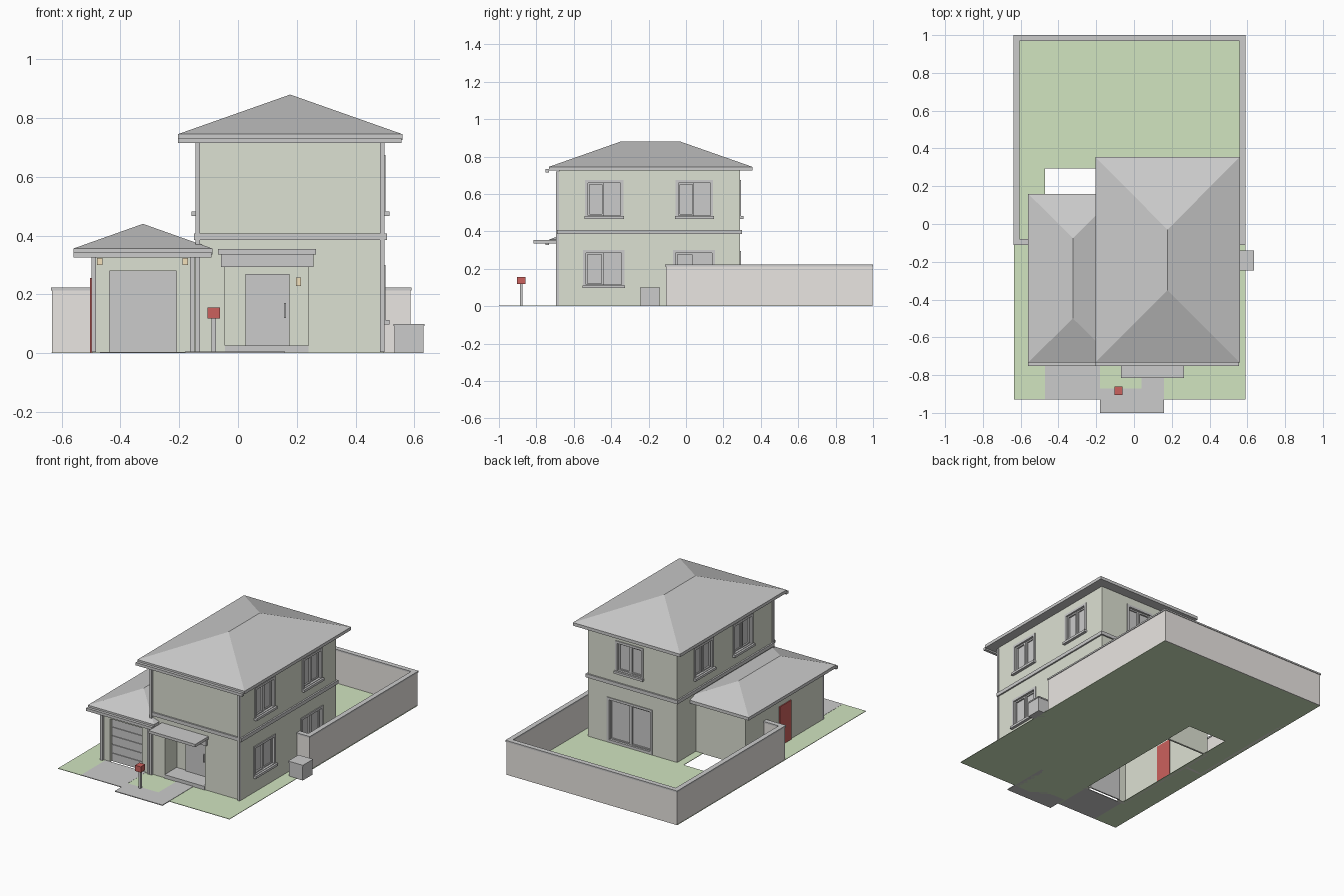
import bpy, bmesh

if "Cube" in bpy.data.objects:
    bpy.data.objects.remove(bpy.data.objects["Cube"])


def mat(name, r, g, b):
    m = bpy.data.materials.new(name)
    m.diffuse_color = (r, g, b, 1)
    m.use_nodes = True
    m.node_tree.nodes["Principled BSDF"].inputs["Base Color"].default_value = m.diffuse_color
    return m


WALL = mat("wall_paint", 0.72, 0.75, 0.65)
TRIM = mat("trim_paint", 0.85, 0.85, 0.83)
FENCE = mat("fence_render", 0.82, 0.79, 0.76)
GRASS = mat("grass", 0.64, 0.78, 0.53)
RED = mat("red_paint", 0.6, 0.12, 0.11)
LAMP = mat("lamp_glass", 0.9, 0.75, 0.5)


def make(name, bm, material=None):
    bmesh.ops.recalc_face_normals(bm, faces=bm.faces)
    me = bpy.data.meshes.new(name)
    bm.to_mesh(me)
    bm.free()
    ob = bpy.data.objects.new(name, me)
    bpy.context.collection.objects.link(ob)
    if material:
        me.materials.append(material)
    return ob


def boxes(name, items, material=None):
    """Each item is x0, x1, y0, y1, z0, z1."""
    bm = bmesh.new()
    for b in items:
        vs = bmesh.ops.create_cube(bm, size=1)["verts"]
        for v in vs:
            for i in range(3):
                v.co[i] = b[2 * i] if v.co[i] < 0 else b[2 * i + 1]
    return make(name, bm, material)


def slab(name, outline, z0, z1, material=None):
    bm = bmesh.new()
    f = bm.faces.new([bm.verts.new((x, y, z0)) for x, y in outline])
    top = bmesh.ops.extrude_face_region(bm, geom=[f])["geom"]
    for v in top:
        if isinstance(v, bmesh.types.BMVert):
            v.co.z = z1
    return make(name, bm, material)


def hip_roof(name, x0, x1, y0, y1, z, ridge_a, ridge_b, top):
    xm = (x0 + x1) / 2
    bm = bmesh.new()
    a, b, c, d, e, f = [bm.verts.new(p) for p in (
        (x0, y0, z), (x1, y0, z), (x1, y1, z), (x0, y1, z),
        (xm, ridge_a, top), (xm, ridge_b, top))]
    for q in ((a, b, e), (b, c, f, e), (c, d, f), (d, a, e, f), (d, c, b, a)):
        bm.faces.new(q)
    make(name, bm)
    # fascia board and front gutter
    boxes(name + "_fascia", [(x0, x1, y0, y1, z - 0.02, z)], TRIM)
    boxes(name + "_gutter", [(x0, x1 - 0.004, y0 - 0.018, y0, z - 0.03, z - 0.012)])


# lawn with the garage cutout, driveway and path
slab("lawn", [(-0.635, -0.93), (-0.47, -0.93), (-0.47, 0.295), (-0.19, 0.295), (-0.19, -0.93),
              (0.59, -0.93), (0.59, 0.99), (-0.635, 0.99)], 0, 0.003, GRASS)
slab("driveway", [(-0.47, -0.93), (-0.18, -0.93), (-0.18, -0.68), (-0.47, -0.68)], 0, 0.004)
slab("path", [(-0.18, -1.0), (0.16, -1.0), (0.16, -0.68), (0.04, -0.68),
              (0.04, -0.87), (-0.18, -0.87)], 0, 0.005)

# main house
house = boxes("house_walls", [(-0.14, 0.497, -0.68, 0.29, 0.002, 0.725)], WALL)
hip_roof("house_roof", -0.205, 0.56, -0.733, 0.355, 0.745, -0.35, -0.03, 0.88)
boxes("belt_course", [(-0.15, 0.507, -0.69, -0.678, 0.385, 0.408), (-0.15, 0.507, 0.288, 0.3, 0.385, 0.408),
                      (-0.15, -0.138, -0.69, 0.3, 0.385, 0.408), (0.495, 0.507, -0.69, 0.3, 0.385, 0.408)], TRIM)

# windows: positions are along the wall, d is distance outwards
def on_wall(side, u0, u1, d0, d1, z0, z1):
    if side == "right":
        return (0.497 + d0, 0.497 + d1, u0, u1, z0, z1)
    if side == "left":
        return (-0.14 - d1, -0.14 - d0, u0, u1, z0, z1)
    return (u0, u1, 0.29 + d0, 0.29 + d1, z0, z1)


def ring(side, u0, u1, z0, z1, w, d0, d1):
    return [on_wall(side, u0, u0 + w, d0, d1, z0, z1), on_wall(side, u1 - w, u1, d0, d1, z0, z1),
            on_wall(side, u0 + w, u1 - w, d0, d1, z0, z0 + w), on_wall(side, u0 + w, u1 - w, d0, d1, z1 - w, z1)]


cuts = [(-0.045, 0.24, -0.75, -0.56, 0.025, 0.293)]
windows = [("right", -0.54, -0.335, 0.47, 0.675), ("right", -0.055, 0.145, 0.47, 0.675),
           ("right", -0.55, -0.33, 0.10, 0.30), ("right", -0.07, 0.155, 0.10, 0.30),
           ("left", -0.48, -0.28, 0.47, 0.675), ("left", -0.08, 0.12, 0.47, 0.675),
           ("back", 0.10, 0.30, 0.47, 0.675), ("back", 0.035, 0.36, 0.008, 0.295)]
for i, (s, u0, u1, z0, z1) in enumerate(windows):
    n = str(i + 1)
    um = (u0 + u1) / 2
    a, b, c, d = u0 + 0.014, u1 - 0.014, z0 + 0.012, z1 - 0.014
    cuts.append(on_wall(s, a, b, -0.022, 0.05, c, d))
    boxes("window_frame_" + n, ring(s, u0, u1, z0, z1, 0.015, -0.012, 0.005), TRIM)
    boxes("window_sash_" + n, ring(s, a, um - 0.001, c, d, 0.01, -0.02, -0.007)
          + ring(s, um + 0.001, b, c, d, 0.01, -0.02, -0.01))
    boxes("window_glass_" + n, [on_wall(s, a, b, -0.021, -0.017, c, d)])
    if z0 > 0.05:
        boxes("window_sill_" + n, [on_wall(s, u0 - 0.004, u1 + 0.004, -0.005, 0.018, z0 - 0.003, z0 + 0.012)], TRIM)

# openings in the house walls
cutter = boxes("opening_cutter", cuts)
cutter.hide_render = True
cutter.hide_set(True)
mod = house.modifiers.new("openings", "BOOLEAN")
mod.object = cutter
mod.operation = "DIFFERENCE"
mod.solver = "EXACT"

# front porch
boxes("porch_step", [(-0.045, 0.24, -0.685, -0.562, 0.003, 0.026)])
boxes("front_door", [(0.025, 0.175, -0.572, -0.558, 0.026, 0.27)])
boxes("door_handle", [(0.157, 0.163, -0.582, -0.572, 0.12, 0.17)])
boxes("porch_lamp", [(0.197, 0.214, -0.575, -0.558, 0.228, 0.258)], LAMP)
boxes("porch_lintel", [(-0.058, 0.257, -0.692, -0.675, 0.293, 0.335)], TRIM)
boxes("porch_canopy", [(-0.068, 0.265, -0.815, -0.678, 0.336, 0.354)], TRIM)

# garage: hollow, without a floor
T = 0.012
boxes("garage_walls", [(-0.497, -0.497 + T, -0.68, 0.1, 0, 0.336),
                       (-0.485, -0.141, 0.1 - T, 0.1, 0, 0.336),
                       (-0.485, -0.437, -0.68, -0.66, 0, 0.336),
                       (-0.21, -0.141, -0.68, -0.66, 0, 0.336),
                       (-0.437, -0.21, -0.68, -0.66, 0.28, 0.336)], WALL)
hip_roof("garage_roof", -0.56, -0.087, -0.733, 0.16, 0.356, -0.5, -0.075, 0.44)
boxes("garage_door", [(-0.437, -0.21, -0.664, -0.656, 0.056 * i + 0.002, 0.056 * i + 0.053) for i in range(5)]
      + [(-0.437, -0.21, -0.659, -0.653, 0, 0.28)])
boxes("garage_lamps", [(x, x + 0.018, -0.695, -0.679, 0.3, 0.323) for x in (-0.479, -0.189)], LAMP)
boxes("side_door", [(-0.503, -0.482, -0.36, -0.24, 0.003, 0.256)], RED)

# downpipes
boxes("downpipes", [(x, x + 0.015, -0.695, -0.679, 0.004, z)
                    for x, z in ((-0.145, 0.72), (0.483, 0.72), (-0.498, 0.335), (-0.163, 0.335))])

# garden wall with coping
def garden_wall(name, g, z0, z1, material):
    boxes(name, [(-0.633 - g, -0.609 + g, -0.108 - g, 0.996 + g, z0, z1),
                 (0.563 - g, 0.587 + g, -0.108 - g, 0.996 + g, z0, z1),
                 (-0.609 + g, 0.563 - g, 0.972 - g, 0.996 + g, z0, z1),
                 (-0.609 + g, -0.495, -0.108 - g, -0.084 + g, z0, z1),
                 (0.495, 0.563 - g, -0.108 - g, -0.084 + g, z0, z1)], material)


garden_wall("garden_wall", 0, 0, 0.213, FENCE)
garden_wall("garden_wall_coping", 0.004, 0.213, 0.223, TRIM)

# air conditioning unit
boxes("ac_unit", [(0.533, 0.632, -0.242, -0.143, 0, 0.092)])
boxes("ac_unit_lid", [(0.53, 0.635, -0.245, -0.14, 0.092, 0.1)])

# mailbox
boxes("mailbox_post", [(-0.09, -0.075, -0.888, -0.874, 0, 0.12)])
boxes("mailbox", [(-0.103, -0.062, -0.904, -0.859, 0.118, 0.155)], RED)
